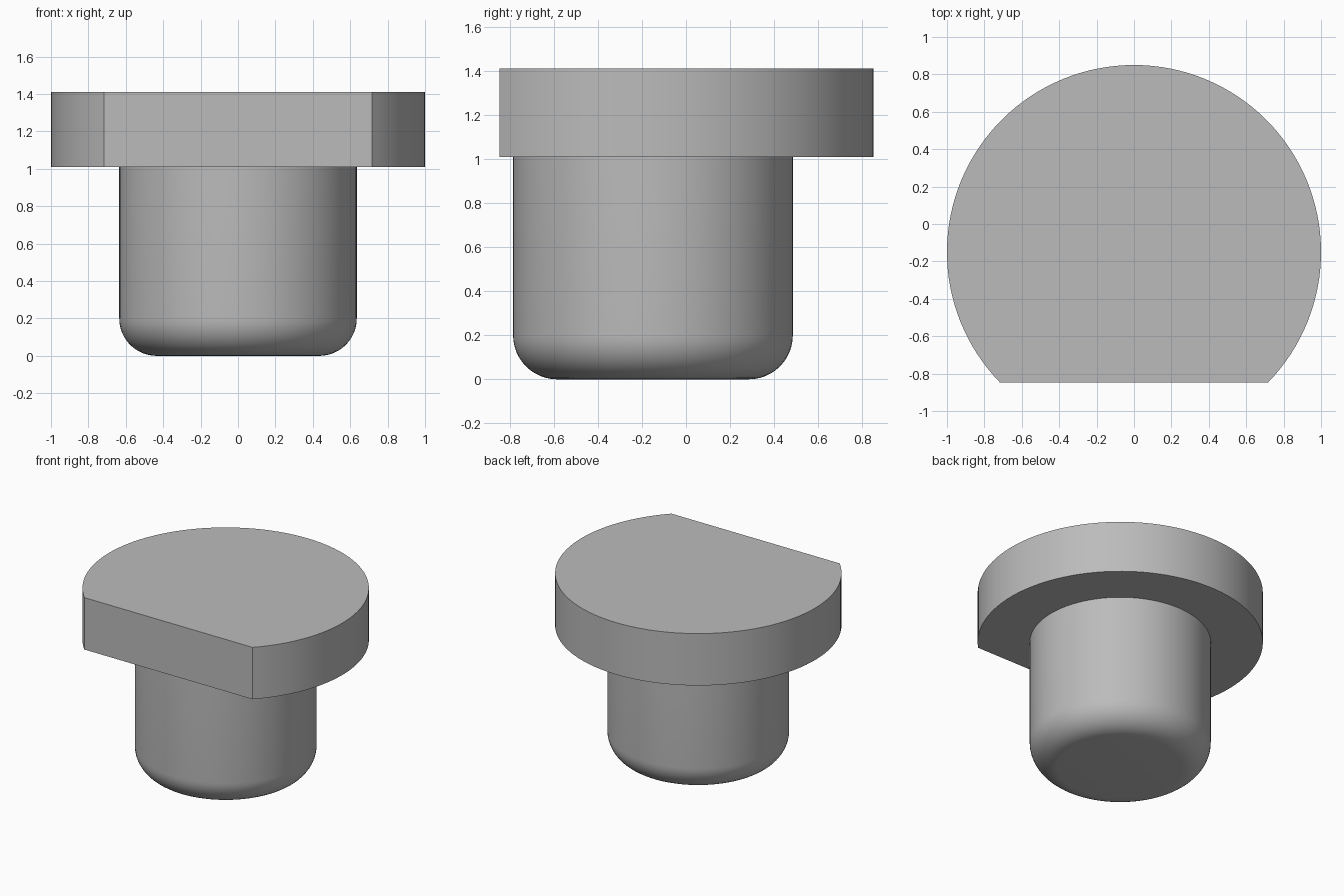
import bpy
import bmesh
from math import asin, cos, pi, radians, sin

cube = bpy.data.objects.get("Cube")
if cube:
    bpy.data.objects.remove(cube, do_unlink=True)

AXIS_Y = -0.15            # shared axis of head and shank
HEAD_R, FLAT = 1.0, 0.697  # head radius, distance from axis to the flat
SHANK_R, FILLET = 0.635, 0.2
UNDERSIDE, TOP = 1.01, 1.41

steel = bpy.data.materials.new("plain grey")
steel.use_nodes = True
GREY = (0.5, 0.5, 0.5, 1)
steel.diffuse_color = GREY
steel.node_tree.nodes["Principled BSDF"].inputs["Base Color"].default_value = GREY


def finish(bm, name):
    bmesh.ops.recalc_face_normals(bm, faces=bm.faces)
    mesh = bpy.data.meshes.new(name)
    bm.to_mesh(mesh)
    bm.free()
    mesh.materials.append(steel)
    obj = bpy.data.objects.new(name, mesh)
    obj.location.y = AXIS_Y
    bpy.context.collection.objects.link(obj)
    bpy.ops.object.select_all(action="DESELECT")
    obj.select_set(True)
    bpy.context.view_layer.objects.active = obj
    bpy.ops.object.shade_smooth_by_angle(angle=radians(30))


# Head: a disc with one flat on the front, extruded upwards
bm = bmesh.new()
start = -asin(FLAT / HEAD_R)
sweep = pi - 2 * start
steps = 96
rim = []
for i in range(steps + 1):
    a = start + sweep * i / steps
    rim.append(bm.verts.new((HEAD_R * cos(a), HEAD_R * sin(a), UNDERSIDE)))
base = bm.faces.new(rim)
top = bmesh.ops.extrude_face_region(bm, geom=[base], use_keep_orig=True)["geom"]
bmesh.ops.translate(bm, vec=(0, 0, TOP - UNDERSIDE),
                    verts=[v for v in top if isinstance(v, bmesh.types.BMVert)])
finish(bm, "head")

# Shank: a cylinder with a rounded bottom edge
bm = bmesh.new()
bmesh.ops.create_cone(bm, cap_ends=True, segments=96, radius1=SHANK_R,
                      radius2=SHANK_R, depth=UNDERSIDE)
bmesh.ops.translate(bm, vec=(0, 0, UNDERSIDE / 2), verts=bm.verts)
bottom = [e for e in bm.edges if all(v.co.z < 0.01 for v in e.verts)]
bmesh.ops.bevel(bm, geom=bottom, offset=FILLET, offset_type="OFFSET",
                segments=12, profile=0.5, affect="EDGES")
finish(bm, "shank")
